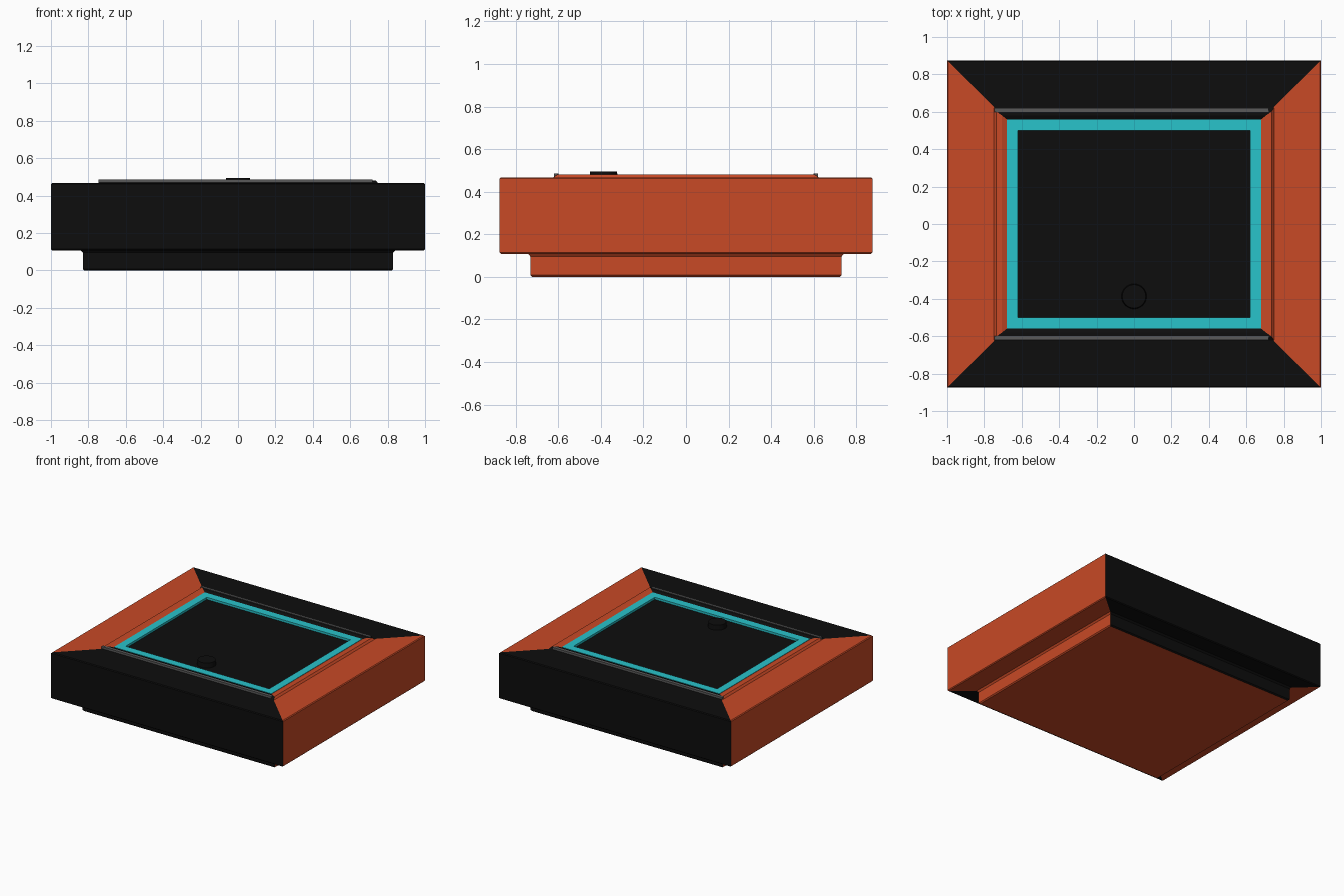
import bpy, bmesh

if "Cube" in bpy.data.objects:
    bpy.data.objects.remove(bpy.data.objects["Cube"])


def material(name, rgb):
    m = bpy.data.materials.new(name)
    m.diffuse_color = (*rgb, 1)
    m.use_nodes = True
    m.node_tree.nodes["Principled BSDF"].inputs["Base Color"].default_value = m.diffuse_color
    return m


ORANGE = material("orange", (0.58, 0.067, 0.019))
BLACK = material("black", (0.004, 0.004, 0.004))
CYAN = material("cyan", (0.022, 0.546, 0.597))
GREY = material("grey", (0.1, 0.1, 0.1))


def finish(name, bm, mats):
    bmesh.ops.recalc_face_normals(bm, faces=bm.faces[:])
    me = bpy.data.meshes.new(name)
    bm.to_mesh(me)
    bm.free()
    for m in mats:
        me.materials.append(m)
    ob = bpy.data.objects.new(name, me)
    bpy.context.collection.objects.link(ob)
    return ob


def mitred(name, profile, mats, closed=False, caps=(0, 0)):
    """Sweep (half x, half y, z) loops round a rectangle with mitred corners.
    mats[0] colours front/back sides, mats[1] the left/right sides."""
    bm = bmesh.new()
    loops = [[bm.verts.new((sx * hx, sy * hy, z))
              for sx, sy in ((-1, -1), (1, -1), (1, 1), (-1, 1))]
             for hx, hy, z in profile]
    pairs = list(zip(loops, loops[1:]))
    if closed:
        pairs.append((loops[-1], loops[0]))
    for a, b in pairs:
        for i in range(4):
            j = (i + 1) % 4
            bm.faces.new((a[i], a[j], b[j], b[i])).material_index = i % 2
    if not closed:
        bm.faces.new(loops[0]).material_index = caps[0]
        bm.faces.new(loops[-1]).material_index = caps[1]
    return finish(name, bm, mats)


def box(name, x0, x1, y0, y1, z0, z1, mat):
    bm = bmesh.new()
    bmesh.ops.create_cube(bm, size=1)
    for v in bm.verts:
        v.co = (x1 if v.co.x > 0 else x0, y1 if v.co.y > 0 else y0,
                z1 if v.co.z > 0 else z0)
    return finish(name, bm, [mat])


two_tone = [BLACK, ORANGE]

# Inset foot with a small flare where it meets the body
mitred("base", [(0.822, 0.722, 0), (0.83, 0.73, 0.008), (0.83, 0.73, 0.095),
                (0.842, 0.742, 0.11)], two_tone, caps=(1, 1))

# Main body with chamfered rim and shallow recess for the screen
mitred("body", [(0.83, 0.73, 0.108), (0.994, 0.869, 0.108), (1, 0.875, 0.114),
                (1, 0.875, 0.462), (0.994, 0.869, 0.468), (0.69, 0.57, 0.468),
                (0.69, 0.57, 0.445)], two_tone, caps=(1, 0))

# Raised bezel around the screen
mitred("bezel", [(0.75, 0.625, 0.466), (0.735, 0.602, 0.482), (0.705, 0.58, 0.482),
                 (0.68, 0.56, 0.472), (0.68, 0.56, 0.45)], two_tone, closed=True)

# Grey trim strips along the front and back of the bezel
for side, y in (("front", -0.61), ("back", 0.61)):
    box("trim_" + side, -0.745, 0.72, y - 0.01, y + 0.01, 0.468, 0.486, GREY)

# Cyan border and dark screen
mitred("screen_border", [(0.68, 0.56, 0.45), (0.68, 0.56, 0.475),
                         (0.62, 0.50, 0.475), (0.62, 0.50, 0.45)],
       [CYAN, CYAN], closed=True)
box("screen", -0.63, 0.63, -0.51, 0.51, 0.44, 0.458, BLACK)

# Round button on the screen
bm = bmesh.new()
bmesh.ops.create_cone(bm, cap_ends=True, segments=32, radius1=0.068, radius2=0.063,
                      depth=0.045)
bmesh.ops.translate(bm, vec=(0, -0.387, 0.4725), verts=bm.verts)
finish("button", bm, [BLACK])
